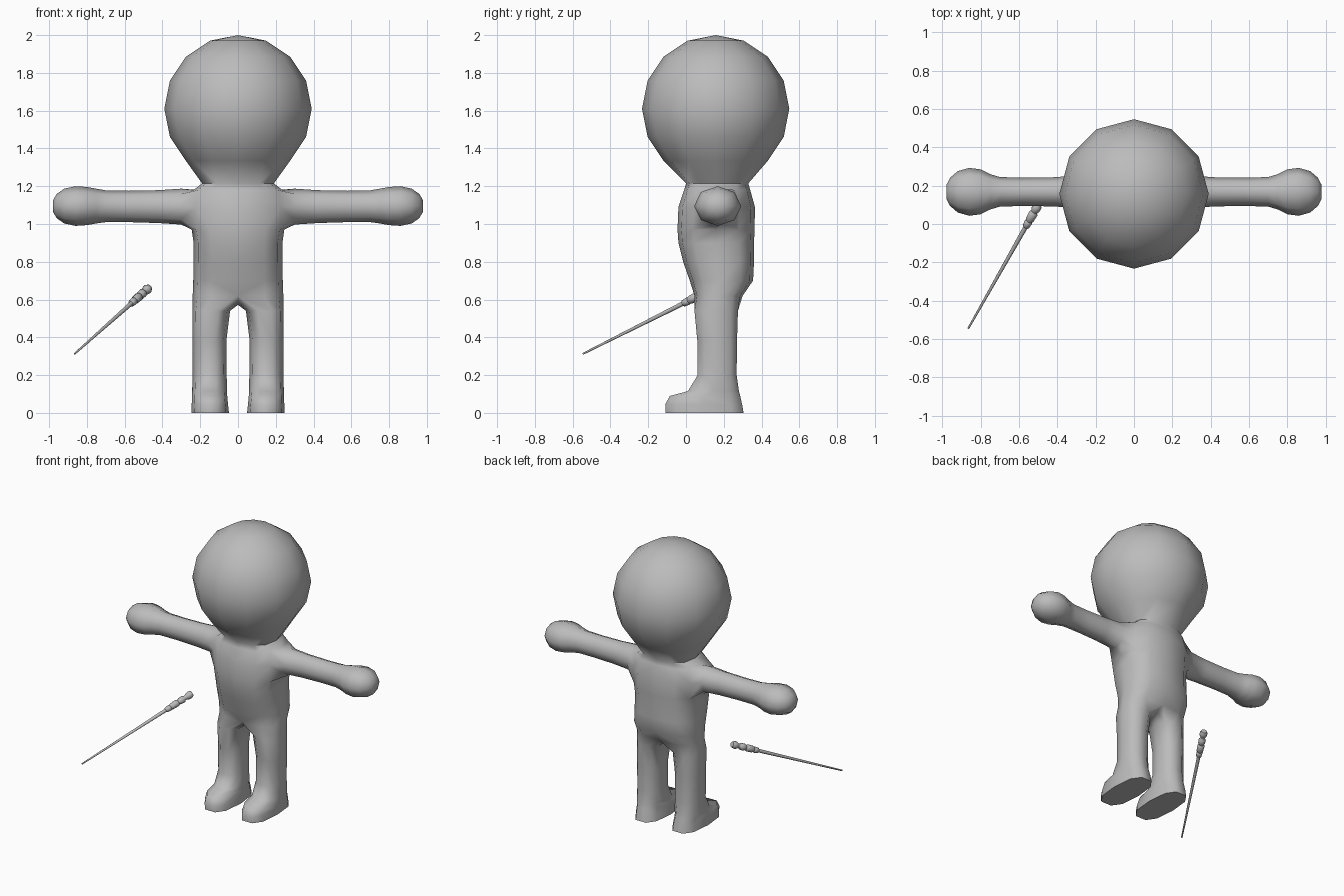
import bpy, bmesh, math
from mathutils import Vector

if "Cube" in bpy.data.objects:
    bpy.data.objects.remove(bpy.data.objects["Cube"])

grey = bpy.data.materials.new("plain grey")
grey.diffuse_color = (0.5, 0.5, 0.5, 1)
grey.use_nodes = True
grey.node_tree.nodes["Principled BSDF"].inputs["Base Color"].default_value = grey.diffuse_color


def finish(bm, name, angle):
    bmesh.ops.recalc_face_normals(bm, faces=bm.faces)
    mesh = bpy.data.meshes.new(name)
    bm.to_mesh(mesh)
    bm.free()
    mesh.materials.append(grey)
    obj = bpy.data.objects.new(name, mesh)
    bpy.context.collection.objects.link(obj)
    bpy.ops.object.select_all(action='DESELECT')
    obj.select_set(True)
    bpy.context.view_layer.objects.active = obj
    bpy.ops.object.shade_smooth_by_angle(angle=math.radians(angle))
    return obj


def spow(v, e):
    return math.copysign(abs(v) ** e, v)


def bridge(bm, a, b, closed=True, skip=()):
    n = len(a)
    for i in range(n if closed else n - 1):
        if i not in skip:
            j = (i + 1) % n
            bm.faces.new((a[i], a[j], b[j], b[i]))


# Right half of the body; the mirror modifier makes the other half
bm = bmesh.new()


def half_ring(z, rx, y0, y1, e):
    """Seven points from the front centre line round to the back."""
    return [bm.verts.new((rx * spow(math.cos(a), e),
                          (y0 + y1) / 2 + (y1 - y0) / 2 * spow(math.sin(a), e), z))
            for a in (math.radians(30 * k) for k in range(-3, 4))]


# Torso: z, half width, front y, back y
torso = [(0.62, .24, .045, .30), (0.70, .237, .02, .355), (0.80, .235, -.015, .36),
         (0.90, .235, -.04, .36), (0.97, .245, -.045, .363), (1.09, .25, -.04, .365),
         (1.18, .235, -.01, .34), (1.215, .19, .0, .33)]
rings = [half_ring(*t, .75) for t in torso]

# Head: sphere rings growing out of the neck
R, HY, HZ = .39, .157, 1.61
for deg in (135, 112.5, 90, 67.5, 45, 22.5):
    t = math.radians(deg)
    r = R * math.sin(t)
    rings.append(half_ring(HZ + R * math.cos(t), r, HY - r, HY + r, 1))
for i in range(len(rings) - 1):
    bridge(bm, rings[i], rings[i + 1], False, (2, 3) if i in (4, 5) else ())
crown = bm.verts.new((0, HY, HZ + R))
for i in range(6):
    bm.faces.new((rings[-1][i], rings[-1][i + 1], crown))

# Arm and hand, starting at the opening in the torso side
lo, mid, hi = rings[4:7]
prev = [mid[4], hi[4], hi[3], hi[2], mid[2], lo[2], lo[3], lo[4]]
arm = [(.30, .085, .095, 1.092), (.42, .076, .087, 1.092), (.58, .074, .083, 1.093),
       (.70, .077, .084, 1.094), (.75, .092, .092, 1.095), (.80, .117, .101, 1.095),
       (.86, .125, .105, 1.095), (.92, .108, .092, 1.095), (.96, .074, .064, 1.095),
       (.98, .035, .03, 1.095)]
for x, ry, rz, cz in arm:
    ring = [bm.verts.new((x, .168 + ry * math.cos(i * math.pi / 4),
                          cz + rz * math.sin(i * math.pi / 4))) for i in range(8)]
    bridge(bm, prev, ring)
    prev = ring
bm.faces.new(prev)

# Leg and foot, starting at the torso's lower edge and the crotch
crotch = [bm.verts.new((0, y, z)) for y, z in ((.24, .585), (.165, .572), (.09, .585))]
prev = rings[0] + crotch
# z, inner x, outer x, front y, back y, squareness
leg = [(.54, .042, .24, .045, .275, .85), (.38, .062, .24, .06, .27, .85),
       (.20, .06, .24, .062, .268, .85), (.115, .058, .243, .01, .28, .85),
       (.09, .057, .244, -.085, .287, .8), (.045, .053, .245, -.11, .297, .75),
       (0, .048, .247, -.108, .305, .75)]
for z, x0, x1, y0, y1, e in leg:
    ring = []
    for i in range(10):
        a = math.radians(36 * i - 108)
        ring.append(bm.verts.new(((x0 + x1) / 2 + (x1 - x0) / 2 * spow(math.cos(a), e),
                                  (y0 + y1) / 2 + (y1 - y0) / 2 * spow(math.sin(a), e) / math.sin(math.radians(72)) ** e, z)))
    bridge(bm, prev, ring)
    # the centre-line edges are shared with the mirrored leg
    prev = ring
bm.faces.new(prev)
body = finish(bm, "body", 65)
mirror = body.modifiers.new("mirror", 'MIRROR')
mirror.use_clip = True

# Stick with a ringed handle: distance along the axis, radius
bm = bmesh.new()
tip, end = Vector((-.865, -.545, .313)), Vector((-.472, .15, .662))
axis = end - tip
length = axis.length
turn = axis.to_track_quat('Z', 'Y')
profile = [(0, .005), (.76, .012), (.765, .018), (.80, .021), (.805, .017),
           (.815, .022), (.865, .024), (.875, .017), (.89, .023), (.92, .024),
           (.93, .016), (.945, .016), (.96, .024), (.98, .026), (1, .019)]
prev = None
for t, r in profile:
    ring = [bm.verts.new(tip + turn @ Vector((r * math.cos(i * math.pi / 5),
                                              r * math.sin(i * math.pi / 5), t * length)))
            for i in range(10)]
    if prev:
        bridge(bm, prev, ring)
    else:
        bm.faces.new(ring)
    prev = ring
bm.faces.new(prev)
finish(bm, "stick", 50)
